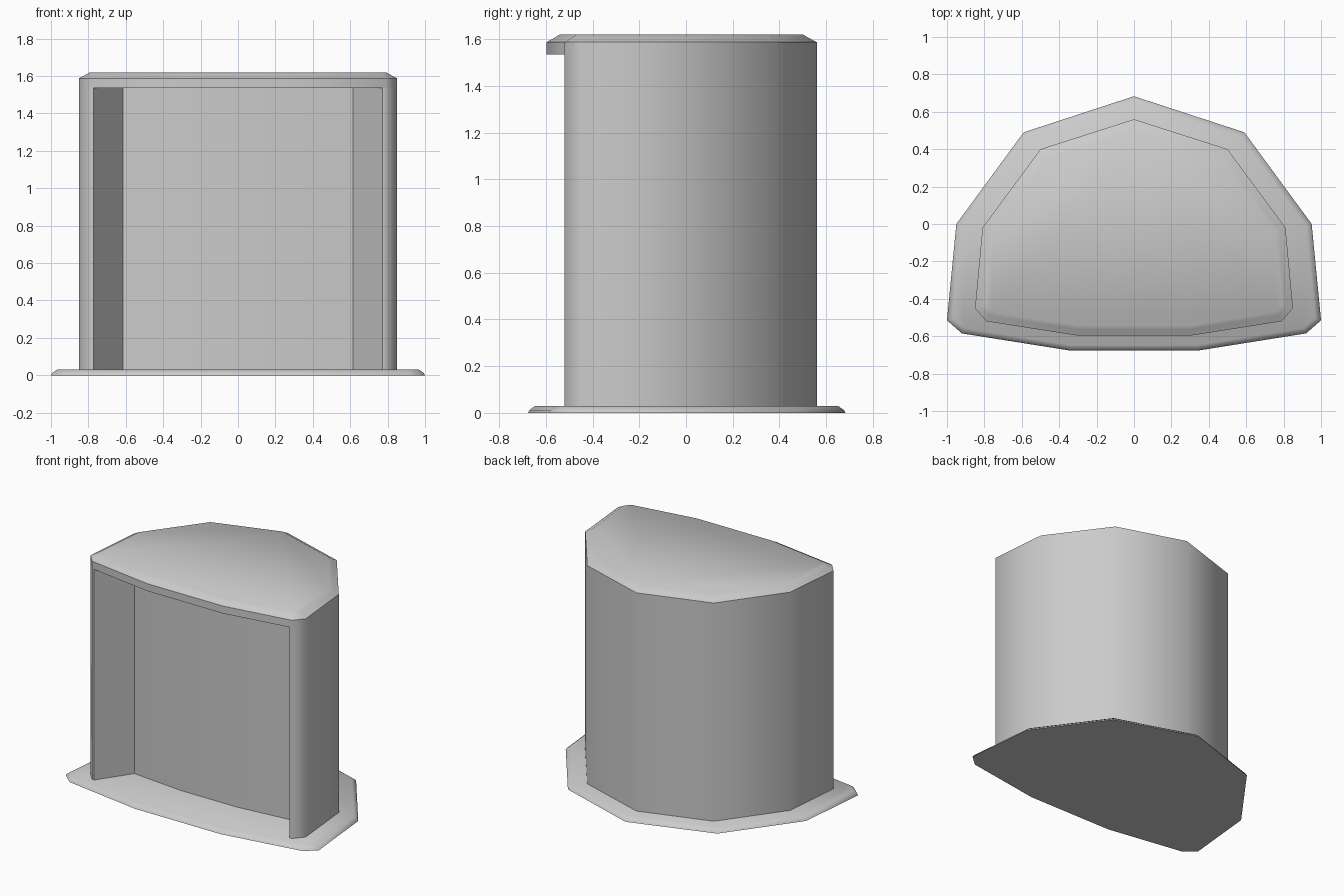
import bpy, bmesh, math
from mathutils import Vector

if "Cube" in bpy.data.objects:
    bpy.data.objects.remove(bpy.data.objects["Cube"])


def mirrored(half):
    """Closed outline from its right half, listed front to back."""
    left = [(-x, y) for x, y in reversed(half) if x > 0]
    return [Vector(p) for p in list(half) + left]


def inset(outline, d):
    """Move every edge of a counter-clockwise outline inwards by d."""
    out = []
    for i, p in enumerate(outline):
        a = (p - outline[i - 1]).normalized()
        b = (outline[(i + 1) % len(outline)] - p).normalized()
        na, nb = Vector((-a.y, a.x)), Vector((-b.y, b.x))
        out.append(p + (na + nb) * d / (1 + na.dot(nb)))
    return out


def loft(name, outline, levels, caps=True):
    """Skin the outline through levels of (z, inset)."""
    bm = bmesh.new()
    rings = [[bm.verts.new((p.x, p.y, z)) for p in inset(outline, d)]
             for z, d in levels]
    n = len(outline)
    for lo, hi in zip(rings, rings[1:]):
        for i in range(n):
            j = (i + 1) % n
            bm.faces.new((lo[i], lo[j], hi[j], hi[i]))
    if caps:
        bm.faces.new(rings[0][::-1])
        bm.faces.new(rings[-1])
    mesh = bpy.data.meshes.new(name)
    bm.to_mesh(mesh)
    bm.free()
    ob = bpy.data.objects.new(name, mesh)
    bpy.context.collection.objects.link(ob)
    bpy.ops.object.select_all(action='DESELECT')
    ob.select_set(True)
    bpy.context.view_layer.objects.active = ob
    bpy.ops.object.shade_smooth_by_angle(angle=math.radians(52))
    return ob


# shared sides and back of the body and the cap
shell = [(0.79, -0.52), (0.85, -0.45), (0.81, -0.02), (0.5, 0.4), (0, 0.56)]
# recessed front panel with splayed side walls
recess = [(0.22, -0.33), (0.615, -0.29), (0.772, -0.52)]

# wide foot plate with sloping rim
loft("base_plate",
     mirrored([(0.34, -0.677), (0.92, -0.585), (1.0, -0.515), (0.95, 0),
               (0.59, 0.49), (0, 0.683)]),
     [(0, 0), (0.012, 0.006), (0.03, 0.03)])

# upright body, open where it meets plate and cap
loft("body", mirrored(recess + shell), [(0.03, 0), (1.535, 0)], caps=False)

# cap overhanging the front recess, with softened top edge
loft("top_cap", mirrored([(0.3, -0.597)] + shell),
     [(1.535, 0), (1.588, 0), (1.606, 0.033), (1.62, 0.055)])
